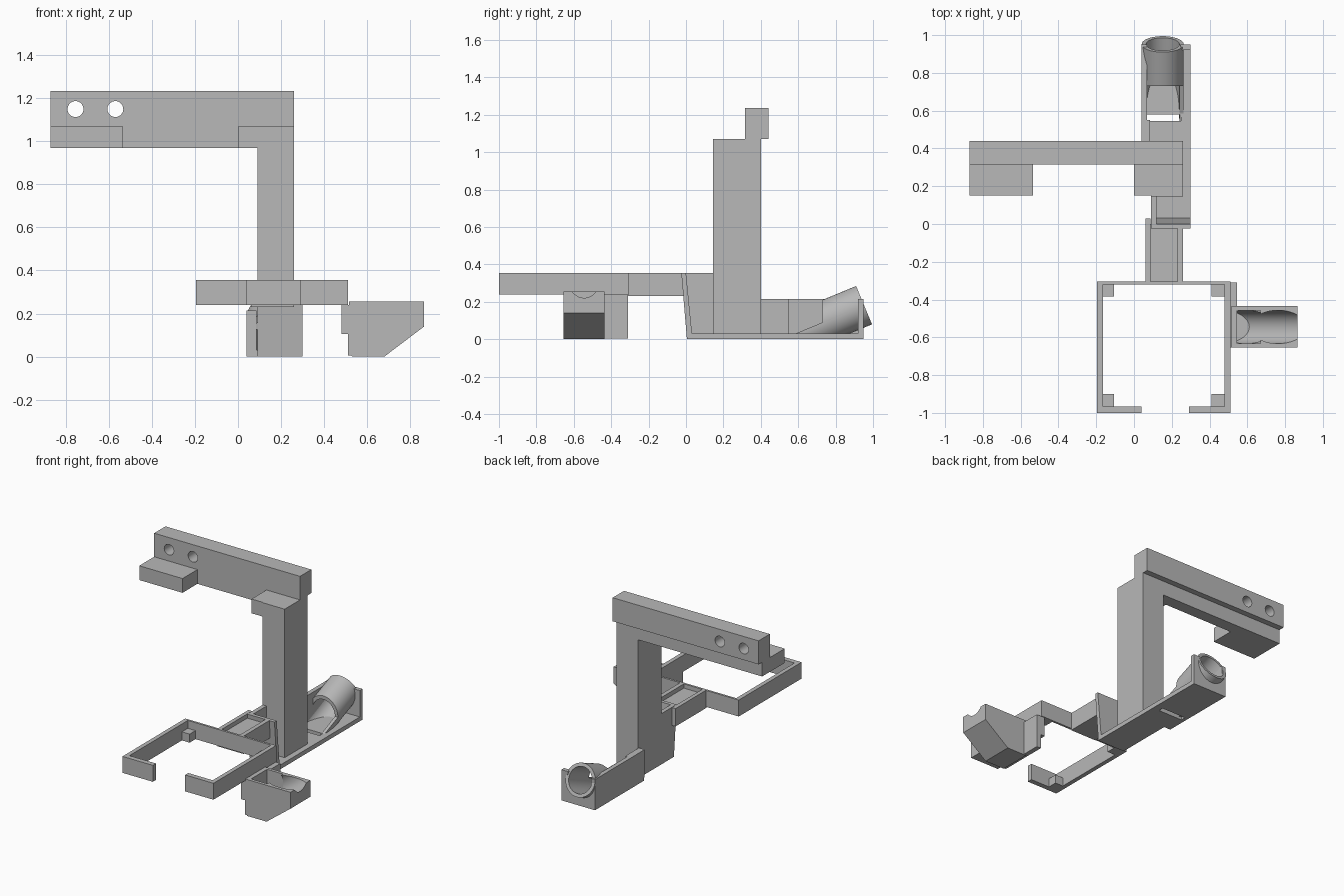
import bpy, math
from mathutils import Vector

cube = bpy.data.objects.get("Cube")
if cube:
    bpy.data.objects.remove(cube, do_unlink=True)

grey = bpy.data.materials.new("plain_grey")
grey.use_nodes = True
colour = (0.48, 0.48, 0.48, 1)
grey.diffuse_color = colour
grey.node_tree.nodes["Principled BSDF"].inputs["Base Color"].default_value = colour


def mesh_object(name, verts, faces):
    mesh = bpy.data.meshes.new(name)
    mesh.from_pydata(verts, [], faces)
    mesh.materials.append(grey)
    ob = bpy.data.objects.new(name, mesh)
    bpy.context.collection.objects.link(ob)
    return ob


def prism(name, profile, lo, hi, place):
    """Extrude a counter-clockwise profile; place maps (u, v, depth) to xyz."""
    n = len(profile)
    verts = [place(u, v, d) for d in (lo, hi) for u, v in profile]
    faces = [tuple(range(n))[::-1], tuple(range(n, 2 * n))]
    faces += [(i, (i + 1) % n, n + (i + 1) % n, n + i) for i in range(n)]
    ob = mesh_object(name, verts, faces)
    if place(1, 0, 0).cross(place(0, 1, 0)).dot(place(0, 0, 1)) < 0:
        ob.data.flip_normals()
    return ob


def along_x(u, v, d):
    return Vector((d, u, v))


def along_y(u, v, d):
    return Vector((u, d, v))


def along_z(u, v, d):
    return Vector((u, v, d))


def box(name, x, y, z):
    rect = [(x[0], y[0]), (x[1], y[0]), (x[1], y[1]), (x[0], y[1])]
    return prism(name, rect, z[0], z[1], along_z)


def rod(name, start, end, radius, sides=64):
    start, end = Vector(start), Vector(end)
    turn = (end - start).to_track_quat('Z', 'Y')
    ring = [(radius * math.cos(2 * math.pi * i / sides),
             radius * math.sin(2 * math.pi * i / sides)) for i in range(sides)]
    return prism(name, ring, 0, (end - start).length,
                 lambda u, v, d: turn @ Vector((u, v, d)) + (start if d or abs(u) + abs(v) < 0.9 else Vector()))


def boolean(ob, tool, operation='DIFFERENCE'):
    """Apply a boolean with a helper object, then remove the helper."""
    mod = ob.modifiers.new("cut", 'BOOLEAN')
    mod.operation, mod.object, mod.solver = operation, tool, 'EXACT'
    deps = bpy.context.evaluated_depsgraph_get()
    mesh = bpy.data.meshes.new_from_object(ob.evaluated_get(deps))
    ob.modifiers.clear()
    ob.data = mesh
    bpy.data.objects.remove(tool, do_unlink=True)


# Upper bar with two through holes
top_bar = box("top_bar", (-0.87, 0.26), (0.315, 0.44), (1.07, 1.235))
for x in (-0.755, -0.57):
    boolean(top_bar, rod("bar_hole", (x, 0.2, 1.15), (x, 0.6, 1.15), 0.037, 32))
box("lower_bar", (-0.87, 0.26), (0.315, 0.40), (0.97, 1.07))
box("bar_end_block", (-0.87, -0.535), (0.15, 0.315), (0.97, 1.07))
box("bar_column_block", (0, 0.26), (0.15, 0.315), (0.97, 1.07))
box("column", (0.09, 0.26), (0.145, 0.40), (0.02, 1.07))

# Tray floor with a slot
tray = prism("tray_floor", [(0.09, 0.005), (0.30, 0.005), (0.30, 0.95), (0.04, 0.95),
                            (0.04, 0.405), (0.09, 0.405)], 0, 0.03, along_z)
boolean(tray, box("slot_cut", (0.065, 0.25), (0.545, 0.58), (-0.1, 0.1)))
box("tray_side_wall", (0.04, 0.07), (0.40, 0.95), (0.02, 0.215))
box("tray_side_thick_part", (0.07, 0.085), (0.40, 0.55), (0.02, 0.215))

# Sloping plate and side web joining the tray to the bridge
prism("sloping_plate", [(0.005, 0), (0.035, 0), (0.0, 0.355), (-0.025, 0.355)],
      0.09, 0.30, along_x)
prism("side_web", [(0.01, 0), (0.145, 0), (0.145, 0.355), (-0.02, 0.355)],
      0.09, 0.12, along_x)

# Tilted tube: full at the open end, a half trough lower down
mid = 0.152
slope = math.radians(22.5)
direction = Vector((0, math.cos(slope), math.sin(slope)))
mouth = Vector((mid, 0.952, 0.182))
tube = rod("tilted_tube", mouth - direction * 0.6, mouth, 0.111)
boolean(tube, rod("tube_bore", mouth - direction * 0.8, mouth + direction * 0.2, 0.088))
boolean(tube, box("tube_floor_cut", (-1, 1), (-1, 2), (-1, 0.01)))
boolean(tube, prism("tube_top_cut", [(0.0, -0.212), (0.73, 0.09), (0.73, 0.6), (0.0, 0.6)],
                    -0.5, 0.7, along_x))
end_wall = box("tray_end_wall", (0.04, 0.30), (0.92, 0.95), (0.02, 0.215))
boolean(end_wall, rod("wall_bore", mouth - direction * 0.3, mouth + direction * 0.2, 0.1))

# Bridge channel between the frame and the tray
box("bridge_floor", (0.06, 0.26), (-0.31, 0.0), (0.23, 0.325))
box("bridge_left_rim", (0.23, 0.26), (-0.31, 0.0), (0.30, 0.355))
box("bridge_right_rim", (0.06, 0.088), (-0.31, 0.03), (0.23, 0.355))

# Open rectangular frame
frame_z = (0.24, 0.355)
box("frame_back_wall", (-0.195, 0.51), (-0.32, -0.305), frame_z)
for name, x, lip, pad in (("right", (-0.195, -0.165), (-0.195, 0.04), (-0.165, -0.105)),
                          ("left", (0.48, 0.51), (0.29, 0.51), (0.41, 0.48))):
    box("frame_wall_" + name, x, (-1, -0.31), frame_z)
    box("frame_lip_" + name, lip, (-1, -0.965), frame_z)
    box("front_pad_" + name, pad, (-0.965, -0.90), (0.24, 0.30))
    box("back_pad_" + name, pad, (-0.385, -0.32), (0.24, 0.30))

# Hanger and plate carrying the side holder
box("holder_hanger", (0.48, 0.515), (-0.655, -0.31), (0.105, 0.24))
box("holder_plate", (0.512, 0.545), (-0.655, -0.31), (0.005, 0.24))

# Side holder with a sloping underside and a tilted bore
holder = prism("side_holder", [(0.515, 0.02), (0.53, 0), (0.68, 0), (0.865, 0.14),
                               (0.865, 0.255), (0.515, 0.255)], -0.655, -0.435, along_y)
tilt = Vector((0.8, 0, 0.6))
centre = Vector((0.865, -0.545, 0.331))
bore = rod("holder_bore", centre - tilt * 0.6, centre + tilt * 0.2, 0.088)
boolean(bore, box("bore_limit", (0.545, 1.2), (-0.8, -0.3), (0.03, 0.8)), 'INTERSECT')
boolean(holder, bore)
boolean(holder, box("holder_pocket", (0.545, 0.67), (-0.633, -0.457), (0.131, 0.4)))

# Smooth the round surfaces only
for ob in (top_bar, tube, end_wall, holder):
    bpy.ops.object.select_all(action='DESELECT')
    ob.select_set(True)
    bpy.context.view_layer.objects.active = ob
    bpy.ops.object.shade_smooth_by_angle(angle=math.radians(30))
